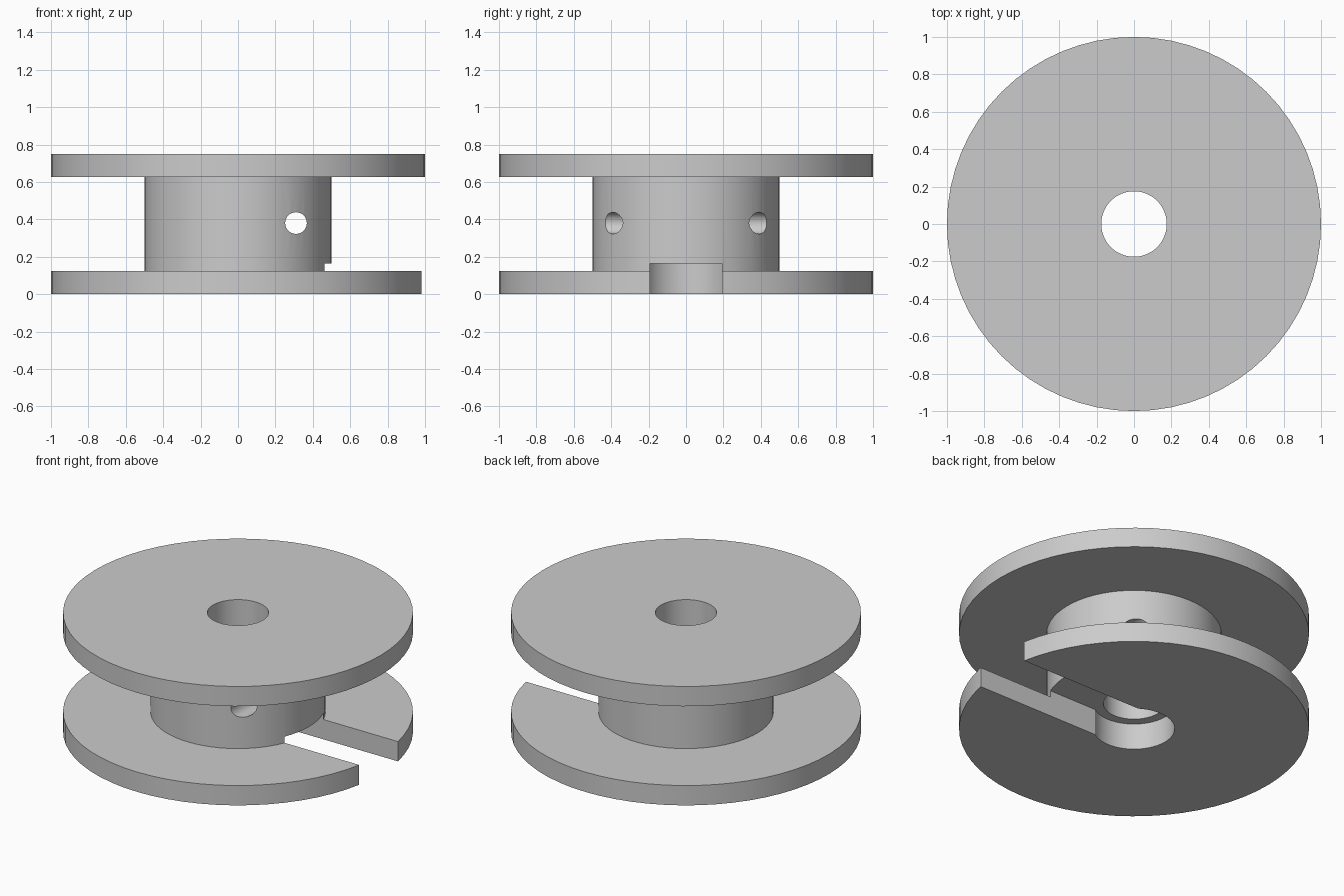
import bpy, bmesh
from math import sin, cos, asin, pi, radians, sqrt

if "Cube" in bpy.data.objects:
    bpy.data.objects.remove(bpy.data.objects["Cube"])

SIDES = 64
FLANGE_R, HUB_R, BORE_R = 1.0, 0.5, 0.175
HEIGHT, FLANGE_T = 0.75, 0.125
POCKET_R, SLOT_HALF, SLOT_TOP = 0.232, 0.193, 0.165
HOLE_R, HOLE_X, HOLE_Z = 0.058, 0.31, 0.38

grey = bpy.data.materials.new("grey")
grey.use_nodes = True
grey.diffuse_color = (0.6, 0.6, 0.6, 1)
grey.node_tree.nodes["Principled BSDF"].inputs["Base Color"].default_value = grey.diffuse_color


def finish(bm, name):
    bmesh.ops.recalc_face_normals(bm, faces=bm.faces)
    mesh = bpy.data.meshes.new(name)
    bm.to_mesh(mesh)
    bm.free()
    mesh.materials.append(grey)
    obj = bpy.data.objects.new(name, mesh)
    bpy.context.collection.objects.link(obj)
    return obj


def lathe(name, profile):
    """Revolve a closed (radius, z) outline around z."""
    bm = bmesh.new()
    rings = [[bm.verts.new((r * cos(2 * pi * i / SIDES), r * sin(2 * pi * i / SIDES), z))
              for r, z in profile] for i in range(SIDES)]
    n = len(profile)
    for i in range(SIDES):
        a, b = rings[i], rings[(i + 1) % SIDES]
        for j in range(n):
            k = (j + 1) % n
            bm.faces.new((a[j], b[j], b[k], a[k]))
    return finish(bm, name)


def prism(name, outline, offset):
    """Extrude a closed 3D outline along an offset."""
    bm = bmesh.new()
    face = bm.faces.new([bm.verts.new(p) for p in outline])
    out = bmesh.ops.extrude_face_region(bm, geom=[face], use_keep_orig=True)
    moved = [v for v in out["geom"] if isinstance(v, bmesh.types.BMVert)]
    bmesh.ops.translate(bm, verts=moved, vec=offset)
    return finish(bm, name)


# Spool body: two flanges, hub and central bore
top = HEIGHT - FLANGE_T
spool = lathe("spool", [
    (BORE_R, 0), (FLANGE_R, 0), (FLANGE_R, FLANGE_T), (HUB_R, FLANGE_T),
    (HUB_R, top), (FLANGE_R, top), (FLANGE_R, HEIGHT), (BORE_R, HEIGHT)])

# Keyhole-shaped cutter: round pocket with a slot running out to +x
start = asin(SLOT_HALF / POCKET_R)
steps = 48
angles = [start + (2 * pi - 2 * start) * i / steps for i in range(steps + 1)]
keyhole = [(POCKET_R * cos(a), POCKET_R * sin(a), -0.1) for a in angles]
keyhole += [(1.2, -SLOT_HALF, -0.1), (1.2, SLOT_HALF, -0.1)]
slot_cutter = prism("slot_cutter", keyhole, (0, 0, SLOT_TOP + 0.1))

# Cross hole through the hub, beside the bore
circle = [(HOLE_X + HOLE_R * cos(2 * pi * i / 32), -0.7, HOLE_Z + HOLE_R * sin(2 * pi * i / 32))
          for i in range(32)]
hole_cutter = prism("hole_cutter", circle, (0, 1.4, 0))

bpy.ops.object.select_all(action="DESELECT")
spool.select_set(True)
bpy.context.view_layer.objects.active = spool
for cutter in (slot_cutter, hole_cutter):
    cutter.hide_render = True
    cut = spool.modifiers.new(cutter.name, "BOOLEAN")
    cut.operation = "DIFFERENCE"
    cut.solver = "EXACT"
    cut.object = cutter
    bpy.ops.object.modifier_apply(modifier=cut.name)
    bpy.data.objects.remove(cutter)

bpy.ops.object.shade_smooth_by_angle(angle=radians(30))
